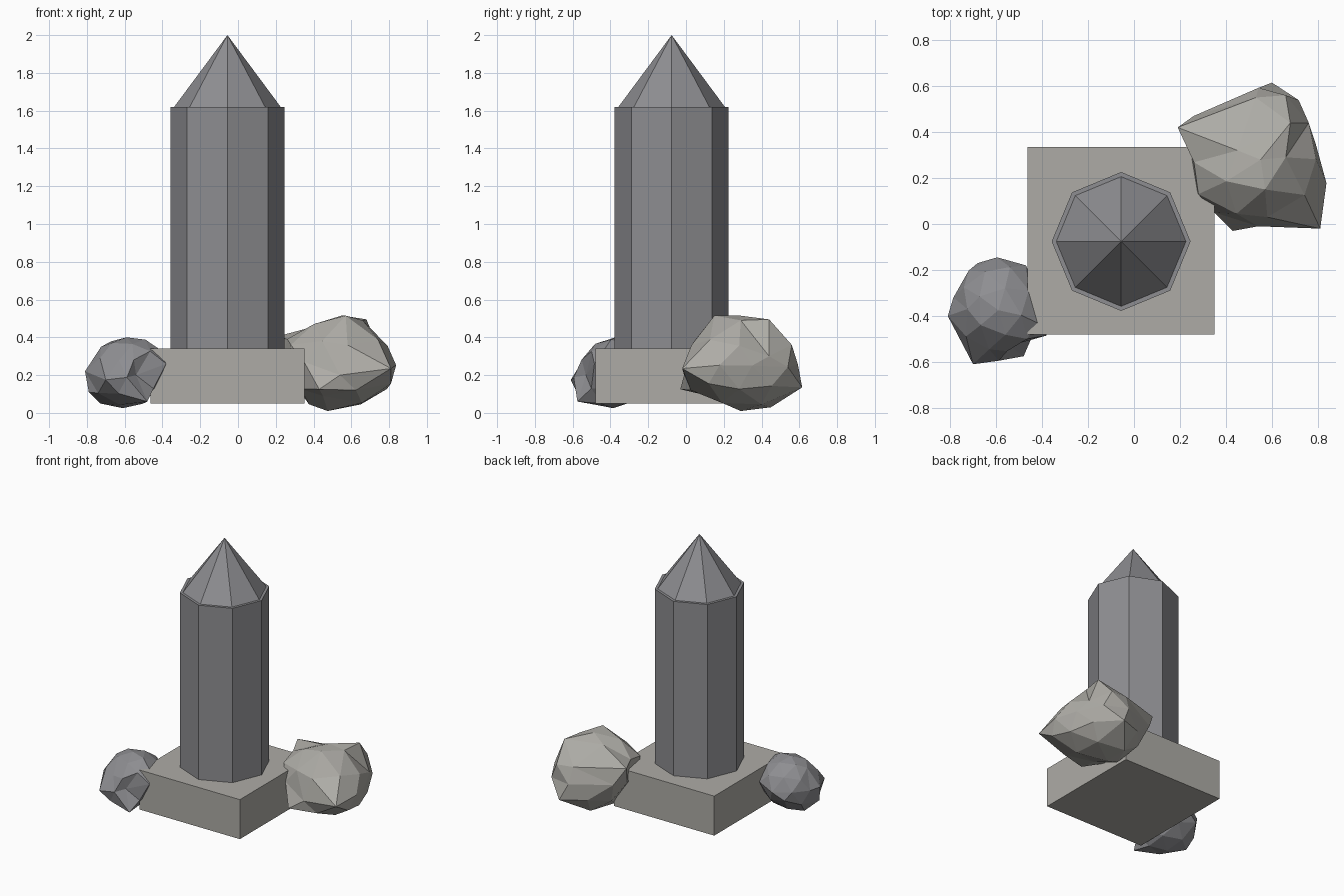
import bpy, bmesh
from mathutils import Vector

if "Cube" in bpy.data.objects:
    bpy.data.objects.remove(bpy.data.objects["Cube"])


def material(name, rgb):
    m = bpy.data.materials.new(name)
    m.diffuse_color = (*rgb, 1)
    m.use_nodes = True
    m.node_tree.nodes["Principled BSDF"].inputs["Base Color"].default_value = m.diffuse_color
    return m


warm = material("warm_stone", (0.42, 0.41, 0.38))
cool = material("cool_stone", (0.27, 0.27, 0.285))
CX, CY = -0.056, -0.076


def finish(bm, name, mat):
    bmesh.ops.recalc_face_normals(bm, faces=bm.faces)
    me = bpy.data.meshes.new(name)
    bm.to_mesh(me)
    bm.free()
    me.materials.append(mat)
    ob = bpy.data.objects.new(name, me)
    bpy.context.collection.objects.link(ob)
    return ob


def octagon_solid(name, r1, r2, z0, z1):
    bm = bmesh.new()
    bmesh.ops.create_cone(bm, cap_ends=True, segments=8, radius1=r1, radius2=r2, depth=z1 - z0)
    bmesh.ops.remove_doubles(bm, verts=bm.verts, dist=1e-4)
    finish(bm, name, cool).location = (CX, CY, (z0 + z1) / 2)


def rock(name, mat, centre, size, peaks):
    """Low-poly ball warped so its nearest corners land on the given peaks."""
    bm = bmesh.new()
    bmesh.ops.create_icosphere(bm, subdivisions=2, radius=1)
    c, s = Vector(centre), Vector(size)
    for v in bm.verts:
        v.co = c + v.co * s
    free, pulls = set(bm.verts), []
    for p in map(Vector, peaks):
        d = (p - c).normalized()
        v = max(free, key=lambda q: (q.co - c).normalized().dot(d))
        free.remove(v)
        pulls.append((v.co.copy(), p - v.co))
    for v in bm.verts:
        w = [1 / ((v.co - a).length ** 3 + 1e-7) for a, _ in pulls]
        v.co += sum((d * k for k, (_, d) in zip(w, pulls)), Vector()) / sum(w)
    finish(bm, name, mat)


# Square plinth
bm = bmesh.new()
bmesh.ops.create_cube(bm, size=1)
bmesh.ops.scale(bm, vec=(0.814, 0.814, 0.29), verts=bm.verts)
finish(bm, "plinth", warm).location = (CX, CY + 0.003, 0.195)

# Eight-sided shaft and pointed cap
octagon_solid("shaft", 0.302, 0.302, 0.34, 1.62)
octagon_solid("pointed_cap", 0.282, 0.0, 1.62, 2.0)

# Large rock at the back right corner
rock("large_rock", warm, (0.52, 0.28, 0.26), (0.28, 0.28, 0.24), [
    (0.60, 0.615, 0.135), (0.66, 0.56, 0.36), (0.81, -0.02, 0.235),
    (0.81, 0.12, 0.155), (0.57, 0.15, 0.515), (0.68, 0.44, 0.495),
    (0.19, 0.42, 0.40), (0.43, -0.03, 0.125), (0.54, -0.01, 0.20),
    (0.475, 0.29, 0.01), (0.65, 0.40, 0.045), (0.35, 0.05, 0.27),
    (0.28, 0.13, 0.36), (0.26, 0.47, 0.28), (0.79, 0.35, 0.25),
    (0.76, 0.44, 0.30), (0.53, 0.55, 0.37), (0.45, 0.12, 0.09),
    (0.34, 0.25, 0.12), (0.66, 0.29, 0.49), (0.46, 0.45, 0.03),
    (0.45, 0.32, 0.47), (0.58, 0.03, 0.36)])

# Small rock at the front left corner
rock("small_rock", cool, (-0.60, -0.38, 0.21), (0.19, 0.19, 0.18), [
    (-0.595, -0.145, 0.22), (-0.47, -0.18, 0.25), (-0.42, -0.43, 0.34),
    (-0.38, -0.485, 0.26), (-0.48, -0.575, 0.06), (-0.54, -0.53, 0.20),
    (-0.63, -0.545, 0.28), (-0.70, -0.61, 0.175), (-0.81, -0.40, 0.22),
    (-0.74, -0.275, 0.30), (-0.68, -0.17, 0.17), (-0.59, -0.375, 0.40),
    (-0.725, -0.37, 0.35), (-0.61, -0.385, 0.025), (-0.73, -0.33, 0.05),
    (-0.79, -0.42, 0.11), (-0.50, -0.30, 0.06)])
